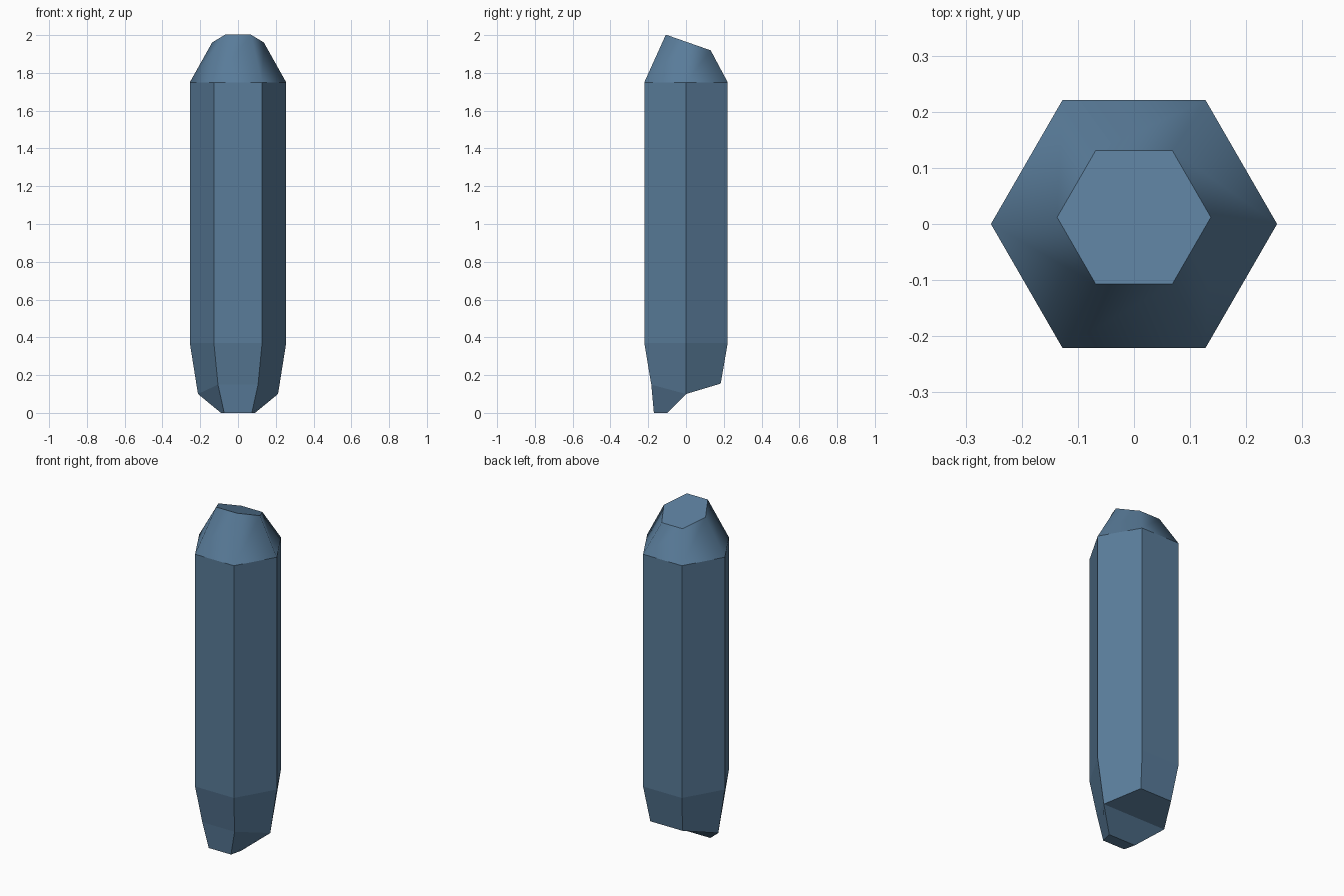
import bpy, bmesh, math

cube = bpy.data.objects.get("Cube")
if cube:
    bpy.data.objects.remove(cube, do_unlink=True)

# One slate blue for the whole crystal
slate = bpy.data.materials.new("slate_blue")
slate.use_nodes = True
colour = (0.10, 0.20, 0.32, 1)
slate.diffuse_color = colour
slate.node_tree.nodes["Principled BSDF"].inputs["Base Color"].default_value = colour

bm = bmesh.new()


def hexagon(radius, height, shift=0.0):
    """Six vertices, counter-clockwise from +x; height is a function of y."""
    ring = []
    for i in range(6):
        a = math.radians(60 * i)
        y = radius * math.sin(a) + shift
        ring.append(bm.verts.new((radius * math.cos(a), y, height(y))))
    return ring


def bridge(low, high, smooth=False):
    for i in range(6):
        j = (i + 1) % 6
        face = bm.faces.new((low[i], low[j], high[j], high[i]))
        face.smooth = smooth


# Stacked hexagonal rings, the end cuts tilted along y
base = hexagon(0.212, lambda y: 0.10 + (0.30 * y if y > 0 else -0.27 * y))
waist = hexagon(0.255, lambda y: 0.37)
shoulder = hexagon(0.255, lambda y: 1.75)
top = hexagon(0.137, lambda y: 1.965 - 0.35 * y, shift=0.012)

# Taper, shaft, softly shaded crown and its slanted cap
bridge(base, waist)
bridge(waist, shoulder)
bridge(shoulder, top, smooth=True)
bm.faces.new(top)

# Off-centre chisel tip below the front half
right, back_right, back_left, left, front_left, front_right = base
tip_front = [bm.verts.new((s * 0.073, -0.17, 0)) for s in (-1, 1)]
tip_back = [bm.verts.new((s * 0.09, -0.10, 0)) for s in (-1, 1)]
bm.faces.new((tip_front[0], tip_front[1], front_right, front_left))
bm.faces.new((tip_front[1], tip_back[1], right, front_right))
bm.faces.new((tip_back[0], tip_front[0], front_left, left))
bm.faces.new((tip_back[1], tip_back[0], left, right))
bm.faces.new((tip_front[1], tip_front[0], tip_back[0], tip_back[1]))
bm.faces.new((right, left, back_left, back_right))

bmesh.ops.recalc_face_normals(bm, faces=bm.faces)
mesh = bpy.data.meshes.new("crystal_shaft")
bm.to_mesh(mesh)
bm.free()
mesh.materials.append(slate)
crystal = bpy.data.objects.new("crystal_shaft", mesh)
bpy.context.collection.objects.link(crystal)
